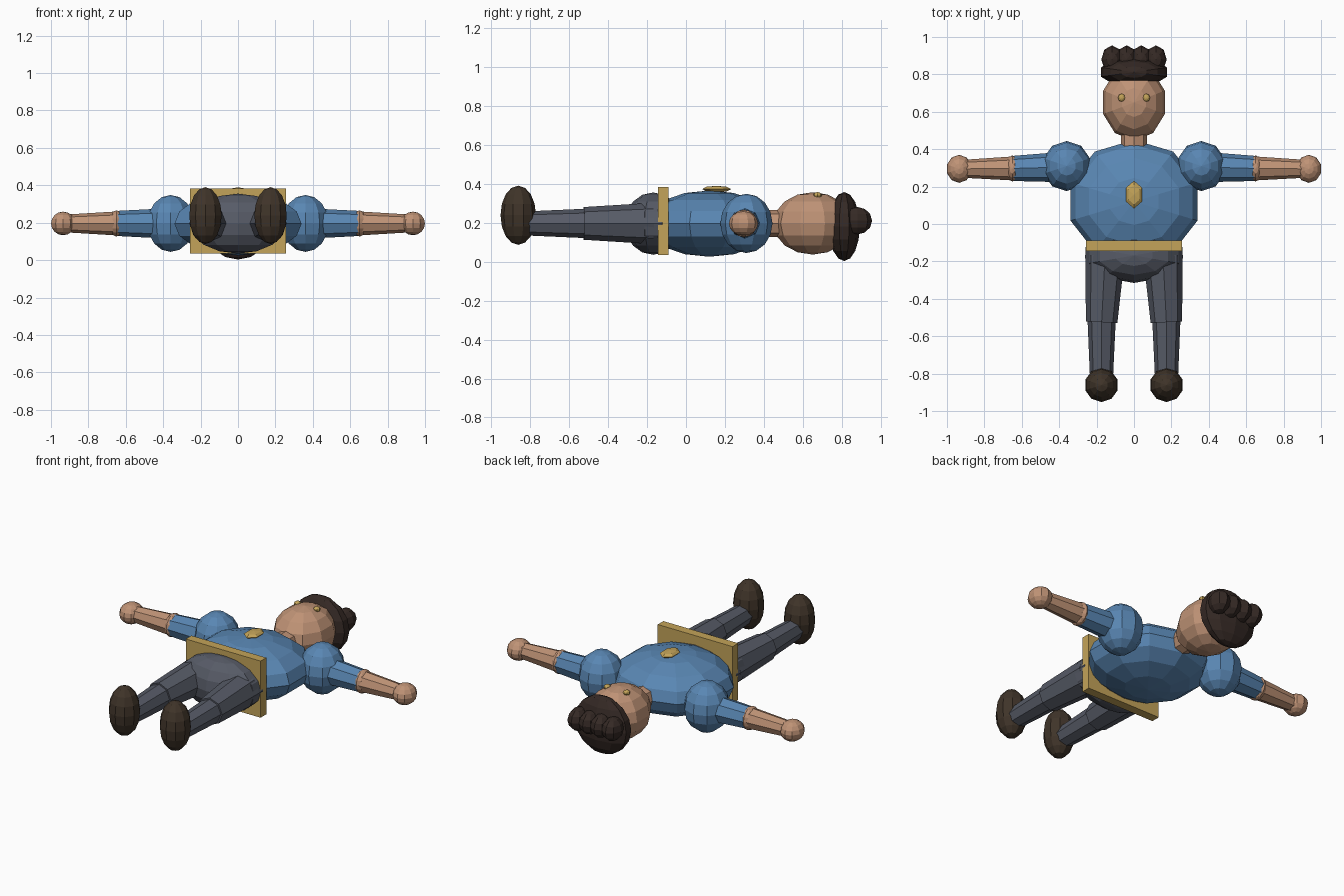
import bpy
from mathutils import Vector

if "Cube" in bpy.data.objects:
    bpy.data.objects.remove(bpy.data.objects["Cube"])


def mat(name, rgb):
    m = bpy.data.materials.new(name)
    m.diffuse_color = (*rgb, 1)
    m.use_nodes = True
    m.node_tree.nodes["Principled BSDF"].inputs["Base Color"].default_value = m.diffuse_color
    return m


SKIN = mat("skin", (0.52, 0.29, 0.18))
BLUE = mat("blue_cloth", (0.10, 0.24, 0.45))
GREY = mat("grey_cloth", (0.095, 0.105, 0.135))
HAIR = mat("dark_hair", (0.035, 0.022, 0.018))
BOOT = mat("brown_leather", (0.05, 0.034, 0.022))
GOLD = mat("gold", (0.55, 0.37, 0.10))
Z = 0.196  # height of the body's axis, lying on its back


def finish(name, m):
    o = bpy.context.object
    o.name = name
    o.data.materials.append(m)
    return o


def ball(name, loc, radii, m, seg=10, rings=8):
    bpy.ops.mesh.primitive_uv_sphere_add(segments=seg, ring_count=rings, radius=1, location=loc)
    bpy.context.object.scale = radii
    return finish(name, m)


def limb(name, a, b, r1, r2, m, seg=8):
    a, b = Vector(a), Vector(b)
    d = b - a
    bpy.ops.mesh.primitive_cone_add(vertices=seg, radius1=r1, radius2=r2, depth=d.length,
                                    location=(a + b) / 2,
                                    rotation=d.to_track_quat('Z', 'Y').to_euler())
    return finish(name, m)


# Trunk
ball("torso", (0, 0.12, 0.195), (0.357, 0.33, 0.17), BLUE)
ball("hips", (0, -0.168, 0.195), (0.272, 0.147, 0.16), GREY)
bpy.ops.mesh.primitive_cube_add(size=1, location=(0, -0.117, 0.209))
bpy.context.object.scale = (0.512, 0.055, 0.35)
finish("belt", GOLD)
ball("chest_gem", (0, 0.157, 0.372), (0.05, 0.074, 0.017), GOLD, 6, 4)

# Head and hair
limb("neck", (0, 0.38, Z), (0, 0.52, Z), 0.07, 0.07, SKIN)
ball("head", (0, 0.65, Z), (0.173, 0.203, 0.16), SKIN)
ball("hair_cap", (0, 0.812, 0.18), (0.186, 0.08, 0.177), HAIR)
for i in range(4):
    ball("hair_tuft", (-0.117 + 0.078 * i, 0.88, 0.21), (0.058, 0.075, 0.07), HAIR, 8, 6)

# Paired parts
for s, side in ((-1, "left"), (1, "right")):
    ball(side + "_eye", (s * 0.066, 0.675, 0.341), (0.02, 0.022, 0.016), GOLD, 8, 6)

    ball(side + "_shoulder", (s * 0.36, 0.31, Z), (0.131, 0.134, 0.152), BLUE)
    limb(side + "_upper_arm", (s * 0.36, 0.305, Z), (s * 0.65, 0.297, Z), 0.082, 0.067, BLUE)
    ball(side + "_elbow", (s * 0.65, 0.297, Z), (0.04, 0.07, 0.07), SKIN)
    limb(side + "_forearm", (s * 0.65, 0.297, Z), (s * 0.93, 0.295, Z), 0.064, 0.047, SKIN)
    ball(side + "_hand", (s * 0.935, 0.295, Z), (0.068, 0.075, 0.063), SKIN)

    limb(side + "_thigh", (s * 0.155, -0.17, Z), (s * 0.173, -0.525, Z), 0.106, 0.084, GREY)
    limb(side + "_shin", (s * 0.173, -0.5, Z), (s * 0.174, -0.86, Z), 0.076, 0.06, GREY)
    ball(side + "_boot", (s * 0.174, -0.861, 0.238), (0.091, 0.091, 0.152), BOOT)
